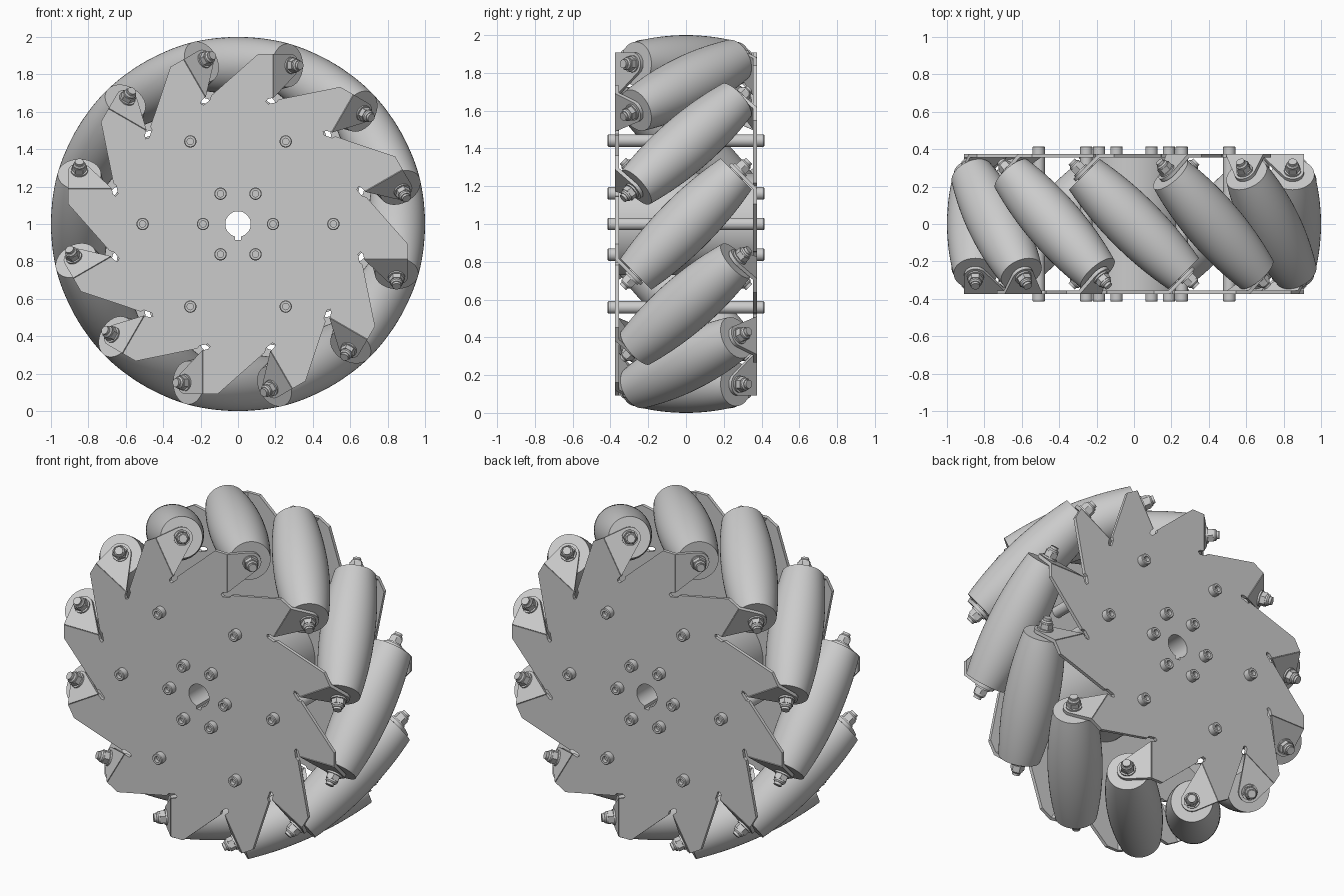
import bpy, bmesh
from math import sin, cos, pi, sqrt, radians
from mathutils import Matrix, Vector

if "Cube" in bpy.data.objects:
    bpy.data.objects.remove(bpy.data.objects["Cube"])

N = 12                 # rollers
RC = 0.848             # distance of roller axes from the wheel axis
HALF = 0.375           # half length of a roller
FOLD = 0.187           # sideways offset of the tab fold line
UP = Matrix.Translation((0, 0, 1))
# profile plane (a, b, depth) -> (x, y = depth, z)
WHEEL = Matrix(((1, 0, 0, 0), (0, 0, 1, 0), (0, 1, 0, 0), (0, 0, 0, 1)))


def finish(bm, name):
    bmesh.ops.remove_doubles(bm, verts=bm.verts, dist=1e-5)
    bmesh.ops.recalc_face_normals(bm, faces=bm.faces)
    me = bpy.data.meshes.new(name)
    bm.to_mesh(me)
    bm.free()
    me.polygons.foreach_set("use_smooth", [True] * len(me.polygons))
    me.set_sharp_from_angle(angle=radians(30))
    return me


def lathe(name, profile, seg=32):
    """Revolve (radius, z) points round z."""
    bm = bmesh.new()
    vs = [bm.verts.new((r, 0, z)) for r, z in profile]
    es = [bm.edges.new(p) for p in zip(vs, vs[1:])]
    bmesh.ops.spin(bm, geom=vs + es, cent=(0, 0, 0), axis=(0, 0, 1),
                   angle=2 * pi, steps=seg)
    return finish(bm, name)


def rod(name, r, z0, z1, seg=24):
    return lathe(name, [(0, z0), (r, z0), (r, z1), (0, z1)], seg)


def extrude(name, loops, z0, z1, matrix=Matrix()):
    """Extrude an outline (with optional hole loops) from z0 to z1."""
    bm = bmesh.new()
    edges = []
    for loop in loops:
        vs = [bm.verts.new((a, b, z0)) for a, b in loop]
        edges += [bm.edges.new((v, vs[i - 1])) for i, v in enumerate(vs)]
    bmesh.ops.triangle_fill(bm, edges=edges, use_beauty=True, normal=(0, 0, 1))
    res = bmesh.ops.extrude_face_region(bm, geom=bm.faces[:], use_keep_orig=True)
    top = [g for g in res["geom"] if isinstance(g, bmesh.types.BMVert)]
    bmesh.ops.translate(bm, verts=top, vec=(0, 0, z1 - z0))
    bm.transform(matrix)
    return finish(bm, name)


def place(mesh, matrix=Matrix()):
    ob = bpy.data.objects.new(mesh.name, mesh)
    ob.matrix_world = UP @ matrix
    bpy.context.collection.objects.link(ob)


def circle(r, n):
    return [(r * cos(2 * pi * i / n), r * sin(2 * pi * i / n)) for i in range(n)]


# bore with a keyway at the bottom
a0 = math_a = 0.22
bore = [(0.068 * sin(t), -0.068 * cos(t))
        for t in [a0 + (2 * pi - 2 * a0) * i / 36 for i in range(37)]]
bore += [(-0.015, -0.085), (0.015, -0.085)]

# one plate tooth as (sideways, radial), with the relief slot at its root
tooth = [(-0.145, 0.685), (0.107, 0.908), (FOLD, 0.908), (FOLD, 0.675),
         (0.16, 0.668), (0.148, 0.655), (0.16, 0.642), (0.205, 0.65)]
outline = []
for k in range(N):
    t = -2 * pi * k / N
    outline += [(u * cos(t) + v * sin(t), u * sin(t) - v * cos(t)) for v, u in tooth]

# side plates
place(extrude("front_plate", [outline, bore], -0.375, -0.355, WHEEL))
place(extrude("back_plate", [[(a, -b) for a, b in outline], bore], 0.355, 0.375, WHEEL))

# hub between the plates
place(extrude("hub", [circle(0.27, 64), bore], -0.355, 0.355, WHEEL))

# barrel rollers: the profile follows the wheel's outer cylinder
prof = [(0, -HALF)]
for i in range(25):
    s = HALF * (i / 12 - 1)
    prof.append((sqrt(1 - s * s / 2) - RC, s))
roller = lathe("roller", prof + [(0, HALF)], 48)

# folded tab, in the roller frame (x radial, z along the roller axis)
tab_pts = [(0.675, -0.130), (0.908, -0.130)]
for i in range(13):
    p = radians(146) * i / 12
    tab_pts.append((RC + 0.06 * cos(p), 0.06 * sin(p)))
tab = extrude("roller_tab", [tab_pts], -0.40, -0.38)

# roller fasteners
axle = rod("roller_axle", 0.023, -0.472, 0.472)
washer = rod("washer", 0.045, -0.41, -0.37)
nut = lathe("lock_nut", [(0, -0.44), (0.040, -0.44), (0.040, -0.405), (0, -0.405)], 6)
collar = lathe("nut_collar", [(0, -0.458), (0.027, -0.458), (0.033, -0.45),
                              (0.033, -0.435), (0, -0.435)], 24)

for k in range(N):
    frame = Matrix.Rotation(-2 * pi * k / N, 4, 'Y') @ Matrix.Rotation(-pi / 4, 4, 'X')
    on_axis = frame @ Matrix.Translation((RC, 0, 0))
    place(roller, on_axis)
    place(axle, on_axis)
    for flip in (0, pi):
        turn = Matrix.Rotation(flip, 4, 'X')
        place(tab, frame @ turn)
        for part in (washer, nut, collar):
            place(part, on_axis @ turn)

# socket head bolts on both faces, spacer rods on the outer ring
head = lathe("socket_bolt_head", [(0, -0.392), (0.017, -0.392), (0.017, -0.415),
                                  (0.029, -0.415), (0.033, -0.411), (0.033, -0.37),
                                  (0, -0.37)], 24)
spacer = rod("spacer_rod", 0.033, -0.356, 0.356)
for k in range(6):
    spin = Matrix.Rotation(-pi * k / 3, 4, 'Y')
    for r in (0.187, 0.51):
        base = spin @ Matrix.Translation((r, 0, 0)) @ Matrix.Rotation(-pi / 2, 4, 'X')
        if r > 0.3:
            place(spacer, base)
        for flip in (0, pi):
            place(head, base @ Matrix.Rotation(flip, 4, 'X'))
